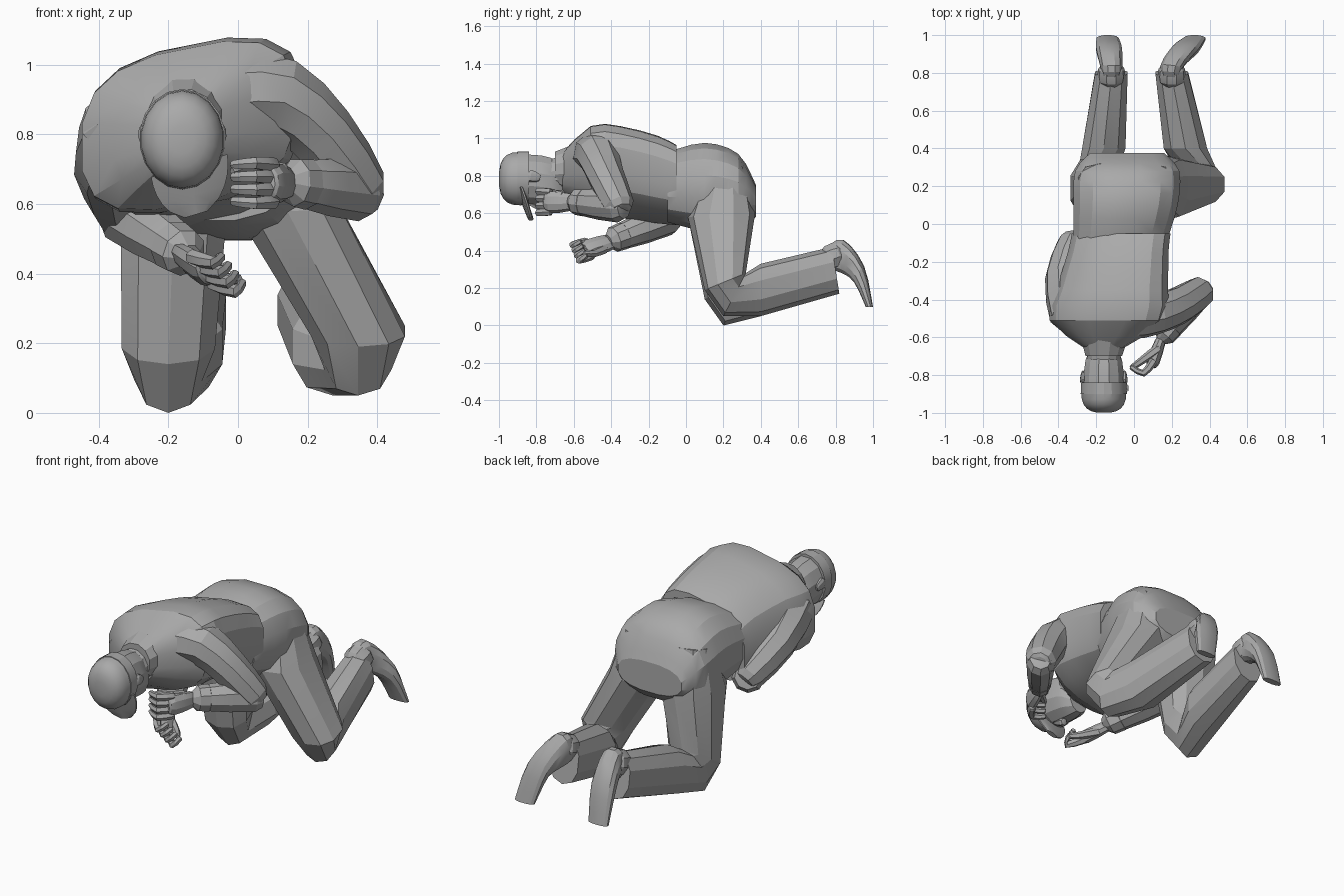
import bpy, bmesh, math
from mathutils import Vector

cube = bpy.data.objects.get("Cube")
if cube:
    bpy.data.objects.remove(cube)

grey = bpy.data.materials.new("plain grey")
grey.use_nodes = True
grey.diffuse_color = (.4, .4, .4, 1)
grey.node_tree.nodes["Principled BSDF"].inputs["Base Color"].default_value = grey.diffuse_color


def curve_through(before, start, end, after, t):
    """Smooth blend from start to end, guided by the neighbours."""
    leave, arrive = (end - before) / 2, (after - start) / 2
    bend = (start - end) * 2 + leave + arrive
    return start + leave * t + ((end - start) - leave - bend) * t * t + bend * t * t * t


def refine(rings, steps):
    """Insert smoothly interpolated rings between the given ones."""
    result = []
    last = len(rings) - 1
    for i in range(last):
        group = (rings[max(i - 1, 0)], rings[i], rings[i + 1], rings[min(i + 2, last)])
        for step in range(steps):
            result.append([curve_through(*parts, step / steps) for parts in zip(*group)])
    return result + [rings[last]]


def rounded(value, power):
    return math.copysign(abs(value) ** (2 / power), value)


def loft(name, rings, sides=12, power=2, steps=1):
    """Skin a closed body over rings of (centre, half axis, half axis)."""
    bm = bmesh.new()
    loops = []
    for centre, across, along in refine(rings, steps):
        loop = []
        for i in range(sides):
            angle = math.tau * (i + .5) / sides
            offset = across * rounded(math.cos(angle), power) + along * rounded(math.sin(angle), power)
            loop.append(bm.verts.new(centre + offset))
        loops.append(loop)
    for lower, upper in zip(loops, loops[1:]):
        for i in range(sides):
            bm.faces.new((lower[i - 1], lower[i], upper[i], upper[i - 1]))
    bm.faces.new(loops[0])
    bm.faces.new(loops[-1])
    bmesh.ops.recalc_face_normals(bm, faces=bm.faces)
    mesh = bpy.data.meshes.new(name)
    bm.to_mesh(mesh)
    bm.free()
    mesh.materials.append(grey)
    part = bpy.data.objects.new(name, mesh)
    bpy.context.collection.objects.link(part)
    bpy.ops.object.select_all(action="DESELECT")
    part.select_set(True)
    bpy.context.view_layer.objects.active = part
    bpy.ops.object.shade_smooth_by_angle(angle=math.radians(22))


def section(x, width, start, end, tilt=0, yaw=0):
    """Ring between two side points (y, z), reaching width to each side of x."""
    start, end = Vector((x, *start)), Vector((x, *end))
    return (start + end) / 2, Vector((width, width * yaw, width * tilt)), (end - start) / 2


def spine(y):
    """The body leans towards its right from the hips forward."""
    return max(-.16, -.06 + .16 * min(.15, y))


def trunk(name, rows, tilt=0, **options):
    """Rows of (y, half width, bottom, top) strung along the spine."""
    loft(name, [section(spine(y), width, (y, low), (y, high), tilt) for y, width, low, high in rows], **options)


def limb(name, path, thick, thin, side=(0, 0, 1), flat=1, sides=9, steps=2):
    """Tapering tube with rounded ends."""
    points = [Vector(p) for p in path]
    last = len(points) - 1
    rings = []
    for i, point in enumerate(points):
        along = (points[min(i + 1, last)] - points[max(i - 1, 0)]).normalized()
        across = Vector(side)
        across = (across - along * across.dot(along)).normalized()
        radius = thick + (thin - thick) * i / last
        ring = (point, across * radius, along.cross(across) * radius * flat)
        tip = along * radius / 2 * (-1 if i == 0 else 1)
        end = (point + tip, ring[1] / 2, ring[2] / 2)
        rings += [end, ring] if i == 0 else [ring, end] if i == last else [ring]
    loft(name, rings, sides=sides, steps=steps)


# Jacket, collar and seat of the trousers
trunk("jacket", [(-.66, .1, .7, .92), (-.51, .31, .6, 1.05), (-.35, .3, .59, 1.05),
                 (-.15, .27, .56, 1), (-.05, .265, .55, .95)], tilt=.2, sides=16, power=2.8, steps=2)
trunk("collar", [(-.7, .1, .72, .93), (-.6, .13, .7, .97)], tilt=.1)
trunk("trouser_seat", [(-.1, .25, .55, .93), (.1, .28, .5, .98), (.28, .28, .5, .92), (.375, .2, .58, .75)],
      sides=16, power=2.5, steps=3)


def leg(side, hip, knee, cuff, lift, toe):
    """Trouser leg bent at a pointed knee, with a shoe behind the cuff."""
    crease = (.32, .28)
    rings = [section(hip, .12, (.1, .83), (.32, .85)),
             section(hip + (knee - hip) * .2, .16, (.01, .58), (.37, .6)),
             section(knee, .14, (.1, .14 + lift), crease),
             section(knee, .1, (.2, lift), crease),
             section((knee + cuff) / 2, .12, (.4, .05), (.4, .33)),
             section(cuff, .09, (.82, .17), (.78, .42))]
    loft(side + "_trouser_leg", rings, sides=10, power=2.3)
    ball, yaw = cuff + (toe - cuff) * .6, cuff - toe
    sole = [section(cuff, .05, (.75, .3), (.75, .42)),
            section(cuff, .06, (.83, .28), (.84, .46), yaw=yaw),
            section(ball, .07, (.9, .23), (.95, .32), yaw=yaw),
            section(toe, .06, (.96, .1), (1, .1))]
    loft(side + "_shoe", sole, power=2.4, steps=3)
    limb(side + "_shoe_top", [(cuff, .76, .36), (cuff, .82, .38)], .07, .07)


leg("right", hip=-.18, knee=-.2, cuff=-.12, lift=0, toe=-.14)
leg("left", hip=.09, knee=.345, cuff=.2, lift=.05, toe=.32)


def arm(side, path, wrist, flat):
    """Upper sleeve, forearm and a cuff that grows from the forearm's end."""
    limb(side + "_upper_arm", path, .13, .085)
    elbow, wrist = Vector(path[-1]), Vector(wrist)
    limb(side + "_forearm", [elbow, wrist], .09, .07, flat=flat)
    limb(side + "_cuff", [wrist.lerp(elbow, .1), wrist.lerp(elbow, -.1)], .075, .07, flat=flat, steps=1)


def hand(side, wrist, knuckle, bend, tip, spread, palm=.06):
    """Palm, four curled fingers fanned along the spread, and a thumb."""
    wrist, knuckle, bend, tip, spread = map(Vector, (wrist, knuckle, bend, tip, spread))
    limb(side + "_palm", [wrist, knuckle], palm * .8, palm, side=spread, flat=.6)
    for i in range(4):
        shift = spread * (i - 1.5)
        limb(side + "_finger", [knuckle + shift, bend + shift * 1.1, tip + shift], .023, .015, side=spread, sides=6)
    root = wrist.lerp(knuckle, .4) + spread
    limb(side + "_thumb", [root, root.lerp(tip, .6) + spread, tip + spread], .026, .015, sides=6)


# Arms and hands
arm("right", [(-.32, -.48, .82), (-.365, -.28, .7), (-.32, -.1, .57)], (-.17, -.36, .47), flat=1)
hand("right", (-.16, -.4, .45), (-.1, -.52, .41), (-.04, -.59, .39), (-.02, -.55, .41), (.02, .01, -.025))
arm("left", [(-.02, -.48, .91), (.12, -.47, .91), (.24, -.43, .8), (.35, -.36, .64)], (.18, -.57, .66), flat=.85)
hand("left", (.14, -.62, .66), (.1, -.73, .66), (.05, -.79, .66), (-.01, -.76, .66), (0, 0, .035))

# Neck, head, nose and ears
trunk("neck", [(-.6, .09, .72, .92), (-.74, .09, .7, .89)])
trunk("head", [(-.65, .06, .64, .8), (-.72, .1, .635, .9), (-.88, .115, .65, .92)], steps=3)
limb("nose", [(-.15, -.83, .65), (-.15, -.77, .63)], .012, .025, sides=6)
for x in (-.27, -.05):
    limb("ear", [(x, -.83, .8), (x, -.79, .79)], .034, .022, flat=.5)

# Cap: band, domed crown and a peak that narrows towards its edge
trunk("cap_band", [(-.84, .122, .645, .93), (-.9, .124, .645, .93)], sides=18)
dome = []
for i in range(6):
    angle = math.radians(i * 16)
    radius = .143 * rounded(math.cos(angle), 2.8)
    dome.append((-.88 - .12 * rounded(math.sin(angle), 2.8), radius * .85, .785 - radius, .785 + radius))
trunk("cap_crown", dome, sides=18)
peak = []
for i in range(6):
    fall = i / 5
    width = .11 * math.sqrt(1.1 - fall * fall)
    centre = Vector((-.14 + .02 * fall, -.88 + .05 * fall, .71 - .14 * fall))
    peak.append((centre, Vector((width, 0, width * .3)), Vector((0, .015, 0))))
loft("cap_peak", peak, sides=10)
